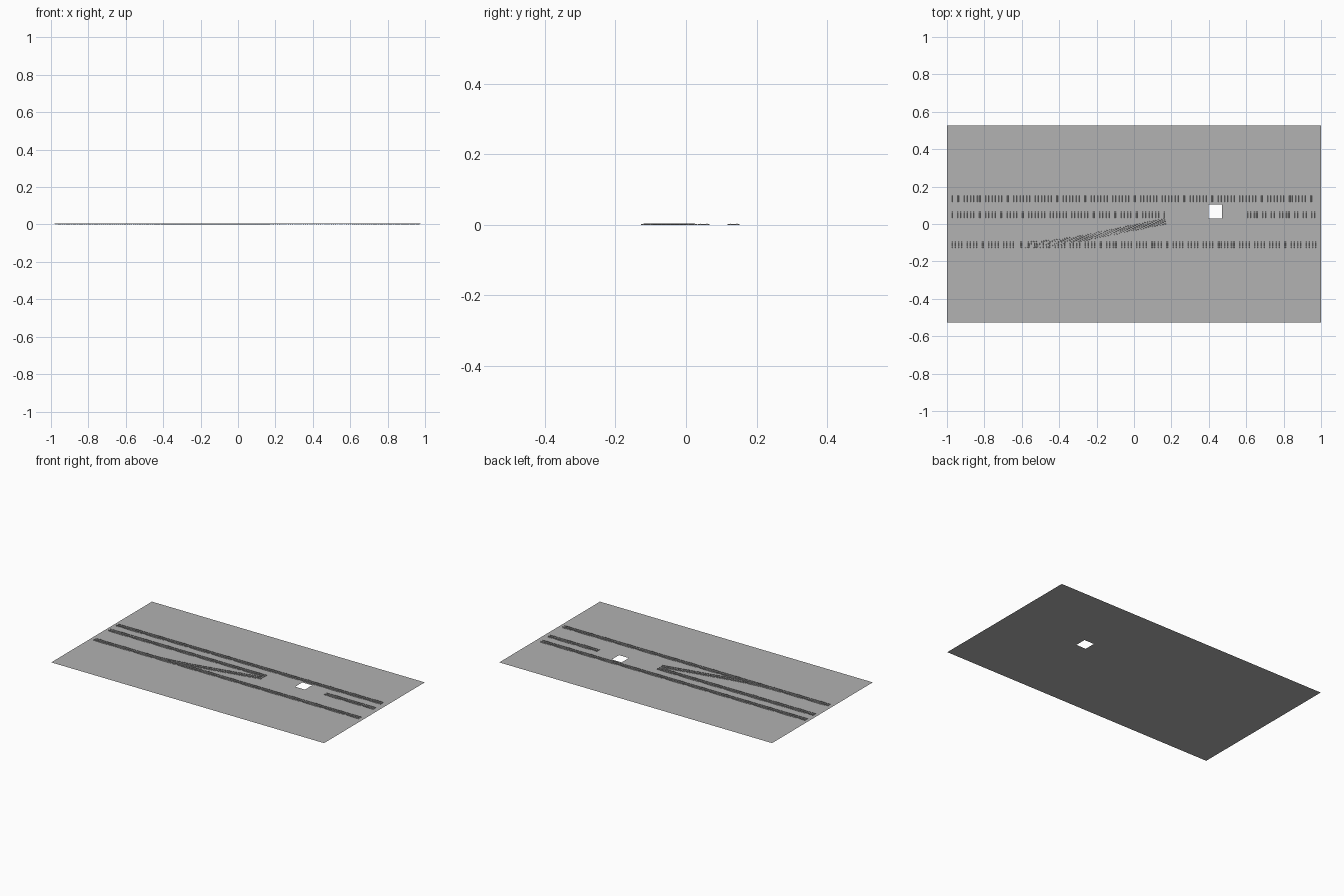
import bpy, bmesh, math
from mathutils import Vector

if "Cube" in bpy.data.objects:
    bpy.data.objects.remove(bpy.data.objects["Cube"])

GAUGE, SLEEPER_LEN, PITCH = 0.019, 0.034, 0.0115

grey = bpy.data.materials.new("mid_grey")
grey.diffuse_color = (0.445, 0.445, 0.445, 1)
grey.use_nodes = True
grey.node_tree.nodes["Principled BSDF"].inputs["Base Color"].default_value = grey.diffuse_color


def finish(name, bm):
    bmesh.ops.recalc_face_normals(bm, faces=bm.faces)
    me = bpy.data.meshes.new(name)
    bm.to_mesh(me)
    bm.free()
    me.materials.append(grey)
    ob = bpy.data.objects.new(name, me)
    bpy.context.collection.objects.link(ob)
    return ob


def box(bm, c, size, angle=0.0):
    """Sleeper block with slightly sloping long sides"""
    vs = bmesh.ops.create_cube(bm, size=1)["verts"]
    ca, sa = math.cos(angle), math.sin(angle)
    for v in vs:
        x, y, z = (v.co[i] * size[i] for i in range(3))
        if z > 0:
            x *= 0.7
        v.co = Vector((c[0] + x * ca - y * sa, c[1] + x * sa + y * ca, c[2] + z))


def track(name, path, length):
    """Sleepers and two rails along path(t) -> (x, y), t in 0..1"""
    def frame(t):
        a, b = path(max(t - .001, 0)), path(min(t + .001, 1))
        return path(t), math.atan2(b[1] - a[1], b[0] - a[0])

    n = round(length / PITCH)
    bm = bmesh.new()
    for i in range(n):
        (x, y), ang = frame((i + 0.5) / n)
        box(bm, (x, y, 0.0013), (0.0055, SLEEPER_LEN, 0.0026), ang)
    finish(name + "_sleepers", bm)

    bm = bmesh.new()
    for off in (-GAUGE / 2, GAUGE / 2):
        rings = []
        for i in range(25):
            (x, y), ang = frame(i / 24)
            ring = []
            for w, z in ((-.0008, .0024), (.0008, .0024), (.0008, .0046), (-.0008, .0046)):
                d = off + w
                ring.append(bm.verts.new((x - d * math.sin(ang), y + d * math.cos(ang), z)))
            rings.append(ring)
        for a, b in zip(rings, rings[1:]):
            for k in range(4):
                bm.faces.new((a[k], a[(k + 1) % 4], b[(k + 1) % 4], b[k]))
        bm.faces.new(rings[0])
        bm.faces.new(rings[-1])
    finish(name + "_rails", bm)


def straight(name, x0, x1, y):
    track(name, lambda t: (x0 + (x1 - x0) * t, y), x1 - x0)


# Ground sheet with a square opening
bm = bmesh.new()
xs, ys = (-1, 0.398, 0.47, 1), (-0.527, 0.03, 0.105, 0.527)
grid = [[bm.verts.new((x, y, 0)) for y in ys] for x in xs]
for i in range(3):
    for j in range(3):
        if (i, j) != (1, 1):
            bm.faces.new((grid[i][j], grid[i + 1][j], grid[i + 1][j + 1], grid[i][j + 1]))
finish("ground_sheet", bm)

# Parallel tracks, the middle one interrupted
straight("back_track", -0.98, 0.965, 0.135)
straight("middle_track_left", -0.98, 0.17, 0.05)
straight("middle_track_right", 0.605, 0.97, 0.05)
straight("front_track", -0.975, 0.975, -0.11)


# Branch track curving away from the front track
def branch(t):
    x = -0.62 + 0.79 * t
    s = min(t / 0.45, 1)
    y = -0.11 + 0.79 * 0.205 * (0.45 * s * s / 2 + max(t - 0.45, 0))
    return (x, y)


track("branch_track", branch, 0.8)
